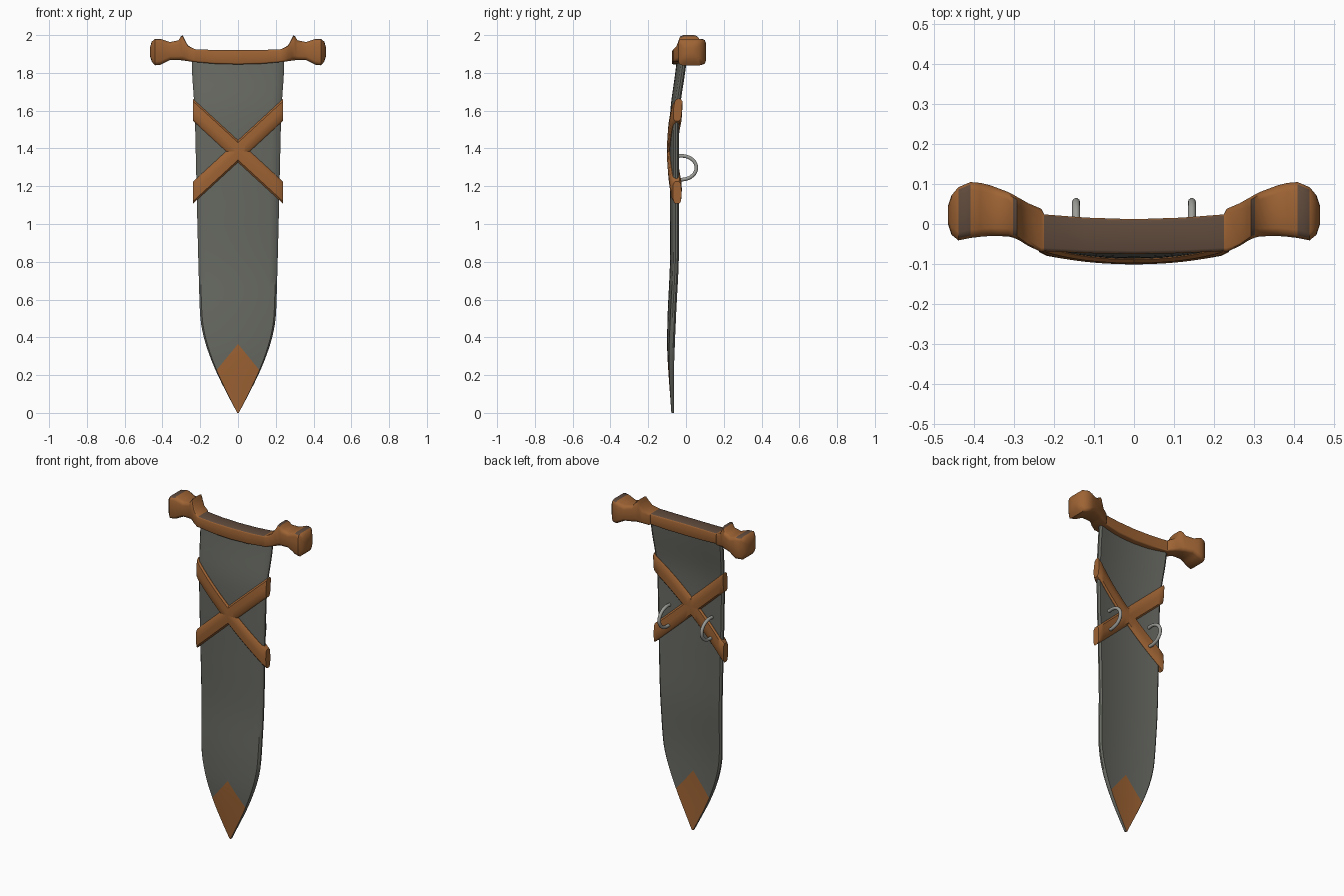
import bpy, bmesh, math
from mathutils import Vector

cube = bpy.data.objects.get("Cube")
if cube:
    bpy.data.objects.remove(cube, do_unlink=True)


def material(name, rgb):
    m = bpy.data.materials.new(name)
    m.use_nodes = True
    m.diffuse_color = (*rgb, 1)
    m.node_tree.nodes["Principled BSDF"].inputs["Base Color"].default_value = (*rgb, 1)
    return m


grey = material("dull grey", (0.135, 0.14, 0.12))
leather = material("orange brown", (0.34, 0.125, 0.034))
dark = material("dark brown", (0.115, 0.068, 0.044))
metal = material("light metal", (0.33, 0.33, 0.31))


def interp(points, t):
    """Smooth curve through (t, value) points."""
    if t <= points[0][0]:
        return points[0][1]
    for i in range(len(points) - 1):
        (a, va), (b, vb) = points[i], points[i + 1]
        if t <= b:
            p = points[max(i - 1, 0)]
            n = points[min(i + 2, len(points) - 1)]
            h = b - a
            ma, mb = (vb - p[1]) / (b - p[0]) * h, (n[1] - va) / (n[0] - a) * h
            s = (t - a) / h
            return ((2*s**3 - 3*s**2 + 1) * va + (s**3 - 2*s**2 + s) * ma
                    + (3*s**2 - 2*s**3) * vb + (s**3 - s**2) * mb)
    return points[-1][1]


def loft(sections):
    """Closed skin through equal rings of points."""
    bm = bmesh.new()
    rings = [[bm.verts.new(p) for p in ring] for ring in sections]
    for r, s in zip(rings, rings[1:]):
        for i in range(len(r)):
            j = (i + 1) % len(r)
            bm.faces.new((r[i], r[j], s[j], s[i]))
    bm.faces.new(rings[0])
    bm.faces.new(rings[-1])
    bmesh.ops.recalc_face_normals(bm, faces=bm.faces)
    return bm


def finish(bm, name, mats, angle=40):
    me = bpy.data.meshes.new(name)
    bm.to_mesh(me)
    bm.free()
    ob = bpy.data.objects.new(name, me)
    bpy.context.collection.objects.link(ob)
    for m in mats:
        me.materials.append(m)
    bpy.ops.object.select_all(action='DESELECT')
    ob.select_set(True)
    bpy.context.view_layer.objects.active = ob
    bpy.ops.object.shade_smooth_by_angle(angle=math.radians(angle))
    return ob


# Outline and bow of the sheath
OUTLINE = [(0, 0.004), (0.1, 0.057), (0.2, 0.107), (0.3, 0.149), (0.4, 0.181), (0.5, 0.199),
           (0.7, 0.207), (1.0, 0.215), (1.3, 0.222), (1.6, 0.23), (1.8, 0.243), (1.9, 0.245)]
BOW = [(0, -0.07), (0.3, -0.084), (0.5, -0.083), (0.8, -0.07), (1.1, -0.07),
       (1.4, -0.072), (1.6, -0.068), (1.8, -0.042), (1.9, -0.03)]


def half_width(z):
    return interp(OUTLINE, z)


def mid_y(x, z):
    return interp(BOW, z) + 0.022 * (x / 0.23) ** 2


# Sheath body with a painted tip on both sides
COLUMNS = [(u / 6 * 0.95, 0.015) for u in range(-6, 7)]
COLUMNS = [(-1, 0.005)] + COLUMNS + [(1, 0.005)]
sections = []
for k in range(49):
    z = 1.9 * k / 48
    w, thick = half_width(z), min(1, 0.5 + z * 1.5)
    front = [(u * w, mid_y(u * w, z) - t * thick, z) for u, t in COLUMNS]
    back = [(u * w, mid_y(u * w, z) + t * thick, z) for u, t in reversed(COLUMNS)]
    sections.append(front + back)
bm = loft(sections)
for side in (-1, 1):
    bmesh.ops.bisect_plane(bm, geom=bm.verts[:] + bm.edges[:] + bm.faces[:],
                           plane_co=(0, 0, 0.365), plane_no=Vector((1.22 * side, 0, 1)))
for f in bm.faces:
    c = f.calc_center_median()
    in_tip = c.z + 1.22 * abs(c.x) < 0.365
    if in_tip and abs(c.x) < 0.96 * half_width(c.z):
        f.material_index = 1
finish(bm, "sheath", [grey, leather])

# Crossed straps wrapping front and back
BAND = [(-0.058, 0.002), (-0.046, 0.011), (0, 0.014), (0.046, 0.011), (0.058, 0.002)]
for name, slope in (("strap_rising", 0.92), ("strap_falling", -0.92)):
    sections = []
    for k in range(-12, 13):
        x = 0.238 * k / 12
        zc = 1.385 + slope * x
        trim = 0.006 if abs(k) == 12 else 0
        ring = []
        for sign, band in ((-1, BAND), (1, BAND[::-1])):
            for dz, lift in band:
                y = mid_y(x, zc + dz) + sign * (0.015 + lift - trim)
                ring.append((x, y, zc + dz))
        sections.append(ring)
    finish(loft(sections), name, [leather])

# Guard: x, front, back, bottom, top, corner size
GUARD = [
    (0, -0.075, 0.012, 1.845, 1.920, 0.008),
    (0.12, -0.073, 0.016, 1.848, 1.921, 0.008),
    (0.225, -0.068, 0.024, 1.857, 1.925, 0.008),
    (0.232, -0.070, 0.038, 1.857, 1.927, 0.01),
    (0.265, -0.055, 0.052, 1.862, 1.945, 0.015),
    (0.284, -0.043, 0.063, 1.865, 1.980, 0.02),
    (0.293, -0.038, 0.068, 1.866, 2.000, 0.024),
    (0.303, -0.034, 0.074, 1.867, 1.992, 0.024),
    (0.315, -0.031, 0.080, 1.868, 1.972, 0.02),
    (0.36, -0.030, 0.097, 1.868, 1.963, 0.02),
    (0.385, -0.032, 0.103, 1.856, 1.971, 0.02),
    (0.41, -0.035, 0.105, 1.843, 1.980, 0.02),
    (0.44, -0.041, 0.092, 1.840, 1.980, 0.02),
    (0.457, -0.027, 0.072, 1.860, 1.965, 0.022),
    (0.466, 0.000, 0.045, 1.890, 1.935, 0.015),
]


def rounded_ring(x, y0, y1, z0, z1, c):
    corners = ((y1 - c, z1 - c, 0), (y0 + c, z1 - c, 90),
               (y0 + c, z0 + c, 180), (y1 - c, z0 + c, 270))
    ring = []
    for cy, cz, start in corners:
        for step in (0, 45, 90):
            a = math.radians(start + step)
            ring.append((x, cy + c * math.cos(a), cz + c * math.sin(a)))
    return ring


mirrored = [(-s[0], *s[1:]) for s in GUARD[:0:-1]]
bm = loft([rounded_ring(*s) for s in mirrored + GUARD])
for f in bm.faces:
    x = abs(f.calc_center_median().x)
    on_top = f.normal.z > 0.6
    if on_top and (x < 0.226 or 0.293 < x < 0.303 or 0.412 < x < 0.438):
        f.material_index = 1
finish(bm, "guard", [leather, dark], 50)

# Hanging loops on the back
for name, x in (("left_loop", 0.145), ("right_loop", -0.145)):
    cu = bpy.data.curves.new(name, 'CURVE')
    cu.dimensions = '3D'
    cu.bevel_depth = 0.01
    cu.bevel_resolution = 3
    cu.use_fill_caps = True
    sp = cu.splines.new('POLY')
    sp.points.add(20)
    for i, p in enumerate(sp.points):
        a = math.radians(-105 + 10.5 * i)
        p.co = (x, -0.025 + 0.08 * math.cos(a), 1.298 + 0.063 * math.sin(a), 1)
    sp.use_smooth = True
    cu.materials.append(metal)
    bpy.context.collection.objects.link(bpy.data.objects.new(name, cu))
